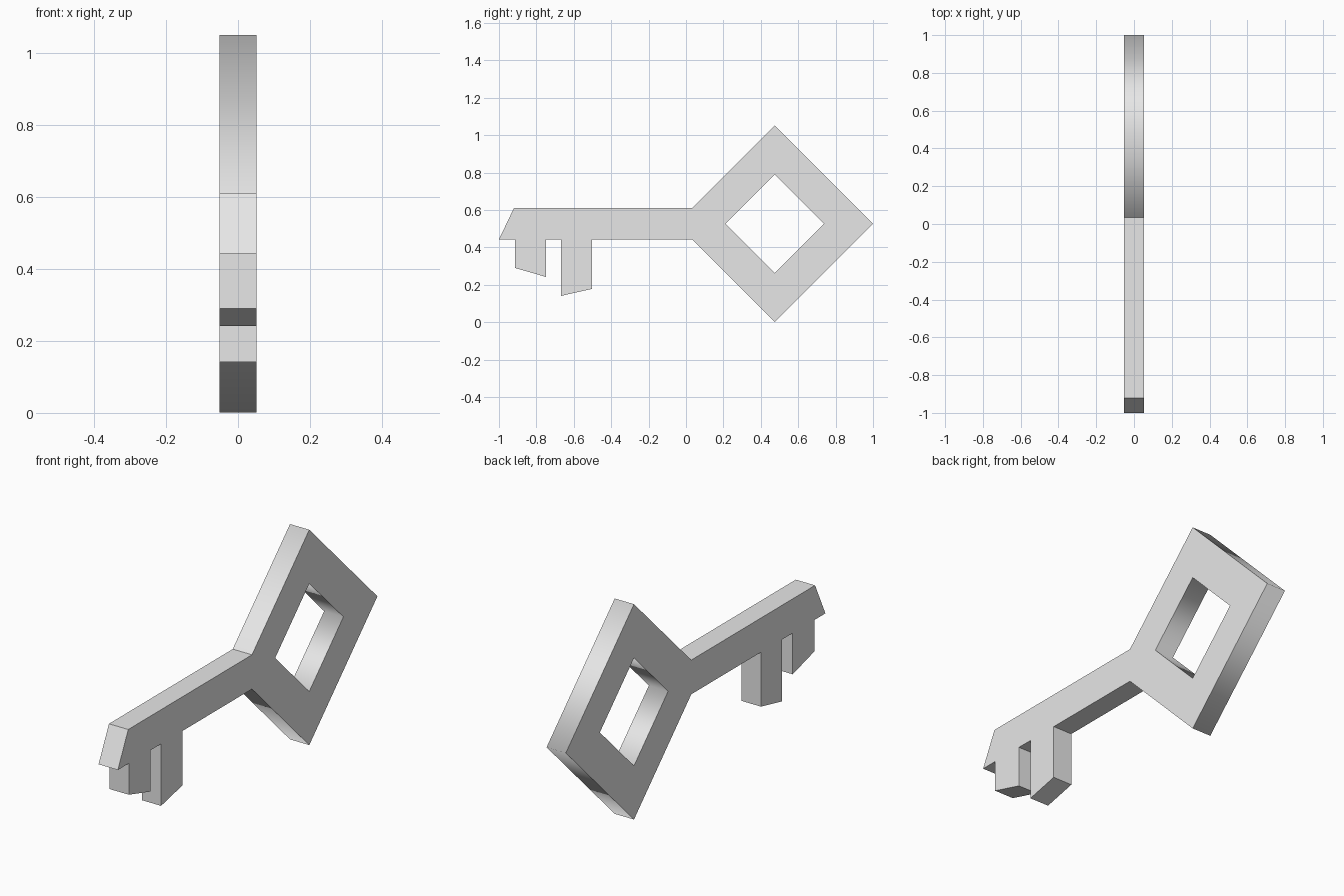
import bpy
import bmesh
from mathutils import Vector

cube = bpy.data.objects.get("Cube")
if cube:
    bpy.data.objects.remove(cube, do_unlink=True)

HALF_THICK = 0.052
BOW_Y, BOW_Z = 0.475, 0.526
BOW_R, HOLE_R = 0.525, 0.263
SHAFT_TOP, SHAFT_BOTTOM = 0.61, 0.443
NECK_Y = BOW_Y - BOW_R + (SHAFT_TOP - SHAFT_BOTTOM) / 2

# Plain grey metal
metal = bpy.data.materials.new("grey metal")
metal.use_nodes = True
grey = (0.8, 0.8, 0.8, 1)
metal.diffuse_color = grey
metal.node_tree.nodes["Principled BSDF"].inputs["Base Color"].default_value = grey


def diamond(radius):
    """Corners from the bottom, round the back, to the top and front."""
    return [(BOW_Y, BOW_Z - radius), (BOW_Y + radius, BOW_Z),
            (BOW_Y, BOW_Z + radius), (BOW_Y - radius, BOW_Z)]


def tooth(front, back, front_z, back_z):
    """One bit of the key, hanging below the shaft."""
    return [(front, SHAFT_BOTTOM), (front, front_z),
            (back, back_z), (back, SHAFT_BOTTOM)]


# Silhouette: pointed shaft, two teeth, then the diamond bow
outline = [(-0.92, SHAFT_TOP), (-1.0, SHAFT_BOTTOM)]
outline += tooth(-0.915, -0.748, 0.29, 0.242)
outline += tooth(-0.667, -0.503, 0.141, 0.178)
outline += [(NECK_Y, SHAFT_BOTTOM)] + diamond(BOW_R)[:3] + [(NECK_Y, SHAFT_TOP)]

bm = bmesh.new()
for loop in (outline, diamond(HOLE_R)):
    verts = [bm.verts.new((-HALF_THICK, y, z)) for y, z in loop]
    for a, b in zip(verts, verts[1:] + verts[:1]):
        bm.edges.new((a, b))

# Fill around the hole and give the plate its thickness
bmesh.ops.triangle_fill(bm, edges=bm.edges[:], use_beauty=True, normal=Vector((-1, 0, 0)))
grown = bmesh.ops.extrude_face_region(bm, geom=bm.faces[:], use_keep_orig=True)
new_verts = [g for g in grown["geom"] if isinstance(g, bmesh.types.BMVert)]
bmesh.ops.translate(bm, verts=new_verts, vec=(2 * HALF_THICK, 0, 0))
bmesh.ops.recalc_face_normals(bm, faces=bm.faces[:])
bmesh.ops.dissolve_limit(bm, angle_limit=0.01, verts=bm.verts[:], edges=bm.edges[:])

# Walls of the bow blend softly round its corners; every other edge is crisp
for face in bm.faces:
    face.smooth = True
for edge in bm.edges:
    crosswise = abs(edge.verts[0].co.x - edge.verts[1].co.x) > HALF_THICK
    edge.smooth = crosswise and edge.verts[0].co.y > NECK_Y + 0.05

mesh = bpy.data.meshes.new("key")
bm.to_mesh(mesh)
bm.free()
mesh.materials.append(metal)
key = bpy.data.objects.new("key", mesh)
bpy.context.collection.objects.link(key)
